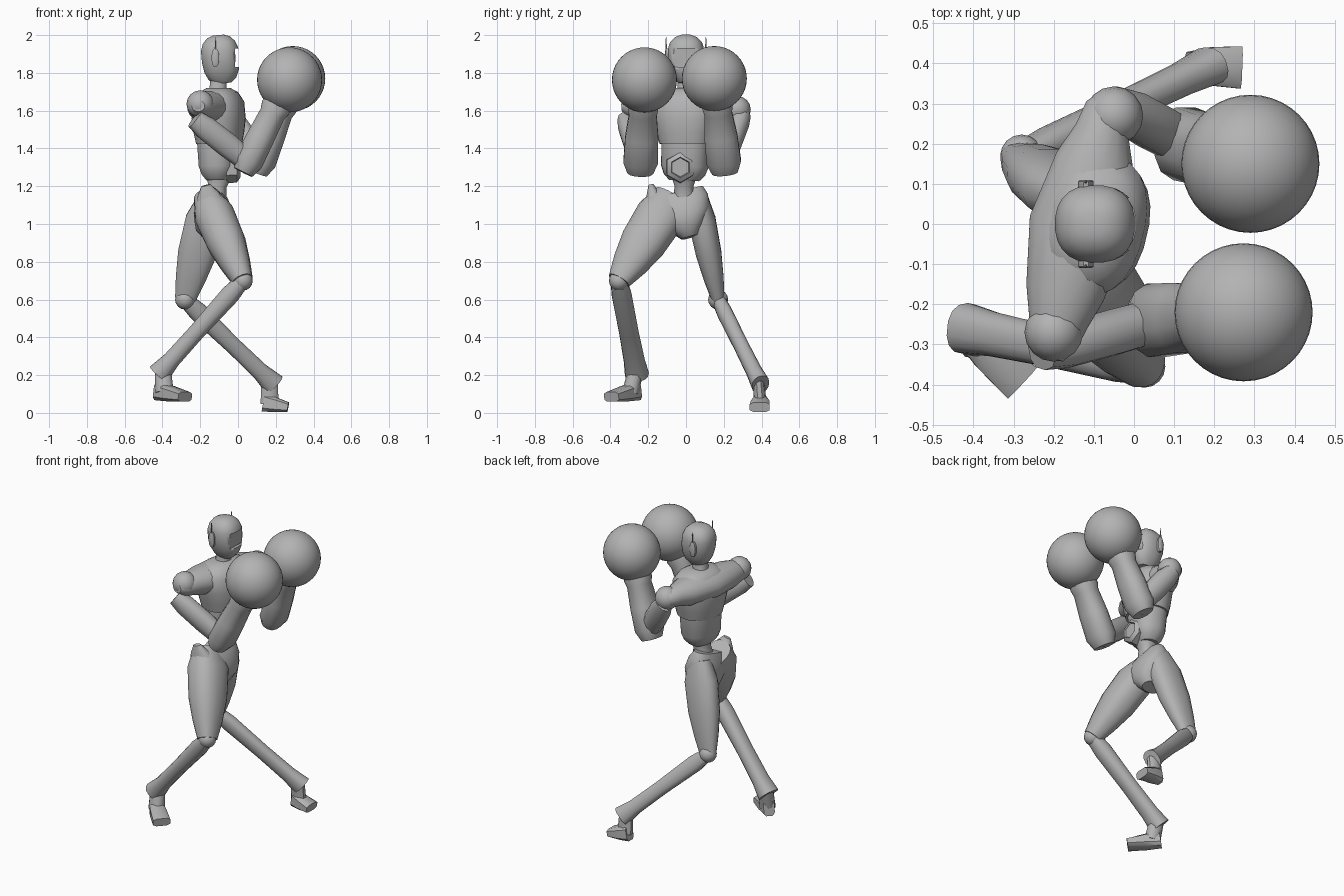
import bpy, bmesh
from math import sin, cos, pi, copysign, radians
from mathutils import Vector, Matrix

if "Cube" in bpy.data.objects:
    bpy.data.objects.remove(bpy.data.objects["Cube"], do_unlink=True)

grey = bpy.data.materials.new("plain grey")
grey.use_nodes = True
shade = (0.45, 0.45, 0.45, 1)
grey.diffuse_color = shade
grey.node_tree.nodes["Principled BSDF"].inputs["Base Color"].default_value = shade

ACROSS = Vector((0, 1, 0))
UP = Vector((0, 0, 1))
TWISTED = Vector((0.23, 0.97, 0))   # shoulder line of the twisted chest


def finish(name, bm):
    bmesh.ops.recalc_face_normals(bm, faces=bm.faces)
    mesh = bpy.data.meshes.new(name)
    bm.to_mesh(mesh)
    bm.free()
    mesh.materials.append(grey)
    part = bpy.data.objects.new(name, mesh)
    bpy.context.collection.objects.link(part)
    bpy.ops.object.select_all(action='DESELECT')
    part.select_set(True)
    bpy.context.view_layer.objects.active = part
    bpy.ops.object.shade_smooth_by_angle(angle=radians(40))
    return part


def limb(name, start, end, profile, side=ACROSS, sides=16, box=0.85, slim=1.0):
    """Skin a straight body part from start to end.
    The profile holds (fraction along, half depth, half width); side is the width direction."""
    bm = bmesh.new()
    start, end = Vector(start), Vector(end)
    axis = (end - start).normalized()
    wide = (side - axis * side.dot(axis)).normalized()
    deep = wide.cross(axis)
    loops = []
    for fraction, depth, width in profile:
        centre = start.lerp(end, fraction)
        loop = []
        for k in range(sides):
            angle = 2 * pi * (k + 0.5) / sides
            c, s = (copysign(abs(f) ** box, f) for f in (cos(angle), sin(angle)))
            loop.append(bm.verts.new(centre + deep * depth * c + wide * width * slim * s))
        loops.append(loop)
    for lower, upper in zip(loops, loops[1:]):
        for k in range(sides):
            n = (k + 1) % sides
            bm.faces.new((lower[k], lower[n], upper[n], upper[k]))
    bm.faces.new(loops[0])
    bm.faces.new(loops[-1])
    return finish(name, bm)


def ball(name, centre, radius, segments=16):
    bm = bmesh.new()
    bmesh.ops.create_uvsphere(bm, u_segments=segments, v_segments=segments // 2, radius=radius,
                              matrix=Matrix.Translation(centre))
    return finish(name, bm)


# Head with recessed visor
head_profile = [(0, .045, .04), (.1, .075, .062), (.25, .092, .08), (.45, .1, .095),
                (.7, .1, .097), (.85, .086, .085), (.95, .062, .06), (1, .03, .03)]
head = limb("head", (-.08, 0, 1.745), (-.105, 0, 2), head_profile, sides=24)
bm = bmesh.new()
bmesh.ops.create_cube(bm, size=1, matrix=Matrix.Translation((.01, 0, 1.88))
                      @ Matrix.Diagonal((.05, .13, .1, 1)))
cutter = finish("visor_cutter", bm)
cutter.hide_render = True
cutter.hide_set(True)
visor = head.modifiers.new("visor", 'BOOLEAN')
visor.operation = 'DIFFERENCE'
visor.object = cutter

# Ear discs and aerials
for label, s in (("right", -1), ("left", 1)):
    limb(label + "_ear", (-.12, s * .09, 1.88), (-.12, s * .11, 1.88),
         [(0, .02, .05), (.8, .02, .05), (1, .015, .04)], side=UP, sides=12)
    limb(label + "_aerial", (-.12, s * .105, 1.92), (-.12, s * .105, 1.99),
         [(0, .004, .004), (1, .002, .002)], sides=6)

# Neck, chest shell, shoulder yoke
limb("neck", (-.11, 0, 1.67), (-.1, 0, 1.8), [(0, .06, .06), (.3, .045, .045), (1, .045, .045)])
limb("chest", (-.105, 0, 1.72), (-.1, 0, 1.425),
     [(0, .06, .08), (.08, .1, .14), (.25, .13, .18), (.55, .138, .172), (.8, .13, .155),
      (1, .118, .14)], side=TWISTED, sides=24)
limb("shoulder_yoke", (-.21, -.335, 1.625), (-.06, .32, 1.61),
     [(0, .035, .03), (.05, .06, .058), (.15, .078, .072), (.25, .1, .085), (.5, .13, .09),
      (.75, .1, .085), (.87, .068, .065), (.96, .055, .05), (1, .03, .03)], side=UP, box=1)

# Abdomen, belt buckle, waist
limb("abdomen", (-.105, 0, 1.44), (-.105, -.01, 1.23),
     [(0, .11, .13), (.65, .1, .125), (.85, .085, .11), (1, .06, .08)], side=TWISTED, sides=20)
limb("belt_buckle", (-.06, -.03, 1.3), (.012, -.03, 1.3),
     [(0, .085, .085), (.75, .08, .08), (1, .055, .055), (.85, .05, .05)],
     side=UP, sides=6, box=1)
limb("waist", (-.1, -.01, 1.26), (-.12, -.01, 1.14),
     [(0, .07, .07), (.5, .05, .05), (1, .06, .06)])

# Pelvis with its raised hip crest
limb("pelvis", (-.14, -.045, 1.165), (-.12, .02, .93),
     [(0, .055, .14), (.2, .085, .155), (.5, .105, .145), (.8, .1, .09), (1, .06, .045)],
     sides=20)
limb("hip_crest", (-.17, -.185, 1.205), (-.14, -.16, 1.08),
     [(0, .025, .015), (.4, .06, .035), (1, .09, .06)], sides=12)

# Legs: each one runs hip, knee, ankle, heel, toe
thigh = [(0, .07, .09), (.22, .108, .118), (.55, .103, .11), (.8, .08, .085), (1, .055, .055)]
shin = [(0, .04, .045), (.15, .052, .053), (.55, .045, .052), (.85, .047, .056), (1, .062, .064)]
ankle = [(0, .045, .04), (1, .05, .045)]
foot = [(0, .05, .035), (.45, .042, .05), (1, .027, .055)]
legs = {
    "right": ((-.165, -.075, 1.14), (.025, -.355, .7), (-.42, -.26, .205),
              (-.425, -.26, .115), (-.28, -.395, .085), (1.1, 1)),
    "left": ((-.14, .06, 1.14), (-.28, .17, .6), (.19, .395, .15),
             (.135, .395, .055), (.265, .39, .03), (.62, .75)),
}
for label, (hip, knee, shank, heel, toe, (thigh_slim, shin_slim)) in legs.items():
    sole = Vector(heel).lerp(Vector(toe), 0.25)
    limb(label + "_thigh", hip, knee, thigh, slim=thigh_slim)
    ball(label + "_knee", knee, .053)
    limb(label + "_shin", knee, shank, shin, sides=14, slim=shin_slim)
    limb(label + "_ankle", Vector(shank).lerp(Vector(knee), 0.05), sole, ankle,
         sides=10, slim=shin_slim)
    limb(label + "_foot", heel, toe, foot, side=(Vector(toe) - Vector(heel)).cross(UP),
         sides=8, box=0.55)

# Arms: each one runs shoulder, upper arm, elbow, glove
upper_arm = [(0, .052, .045), (.2, .066, .056), (.6, .068, .058), (1, .06, .055)]
forearm = [(-.13, .055, .07), (0, .08, .094), (.3, .076, .09), (.58, .07, .075),
           (.66, .082, .082), (.8, .07, .07)]
arms = {
    "right": ((-.2, -.27, 1.635), (-.23, -.32, 1.555), (.055, -.24, 1.33), (.273, -.22, 1.763)),
    "left": ((-.05, .27, 1.605), (-.05, .3, 1.58), (.125, .2, 1.33), (.29, .15, 1.77)),
}
for label, (shoulder, top, elbow, glove) in arms.items():
    ball(label + "_shoulder", shoulder, .073)
    limb(label + "_upper_arm", top, elbow, upper_arm, sides=10)
    ball(label + "_elbow", elbow, .065)
    limb(label + "_forearm", elbow, glove, forearm, sides=12)
    ball(label + "_glove", glove, .172, 40)
